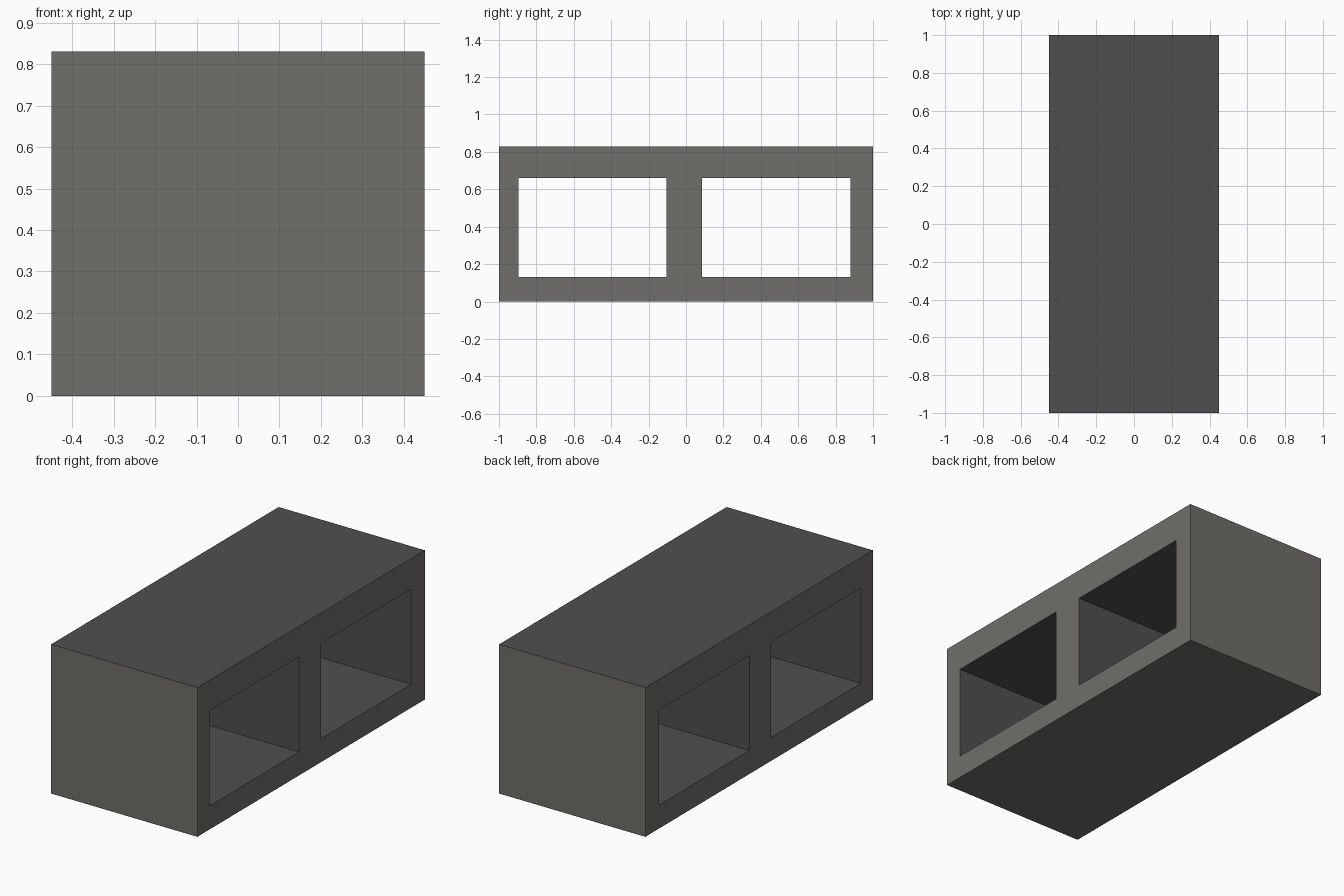
import bpy, bmesh
from mathutils import Vector

if "Cube" in bpy.data.objects:
    bpy.data.objects.remove(bpy.data.objects["Cube"])

HALF_X, HEIGHT = 0.45, 0.83
Y_CUTS = [-1.0, -0.895, -0.105, 0.085, 0.88, 1.0]
Z_CUTS = [0.0, 0.13, 0.66, HEIGHT]


def make_material(name, rgb):
    mat = bpy.data.materials.new(name)
    mat.diffuse_color = (*rgb, 1.0)
    mat.use_nodes = True
    mat.node_tree.nodes["Principled BSDF"].inputs["Base Color"].default_value = mat.diffuse_color
    return mat


# Profile seen from the side, leaving out the two rectangular openings
bm = bmesh.new()
grid = [[bm.verts.new((-HALF_X, y, z)) for z in Z_CUTS] for y in Y_CUTS]
for i in range(len(Y_CUTS) - 1):
    for j in range(len(Z_CUTS) - 1):
        if j == 1 and i in (1, 3):
            continue
        bm.faces.new((grid[i][j], grid[i + 1][j], grid[i + 1][j + 1], grid[i][j + 1]))

# Extrude the profile across the width
ext = bmesh.ops.extrude_face_region(bm, geom=bm.faces[:], use_keep_orig=True)
moved = [g for g in ext["geom"] if isinstance(g, bmesh.types.BMVert)]
bmesh.ops.translate(bm, verts=moved, vec=Vector((2 * HALF_X, 0, 0)))
bmesh.ops.recalc_face_normals(bm, faces=bm.faces[:])

# Dark top and opening linings; warm grey everywhere else
for f in bm.faces:
    c = f.calc_center_median()
    on_side = abs(f.normal.x) > 0.5
    on_shell = abs(c.y) > 0.99 or c.z < 0.01
    f.material_index = 0 if on_side or on_shell else 1

mesh = bpy.data.meshes.new("hollow_block")
bm.to_mesh(mesh)
bm.free()
mesh.materials.append(make_material("warm grey", (0.163, 0.158, 0.143)))
mesh.materials.append(make_material("dark grey", (0.078, 0.078, 0.078)))
block = bpy.data.objects.new("hollow_block", mesh)
bpy.context.collection.objects.link(block)
